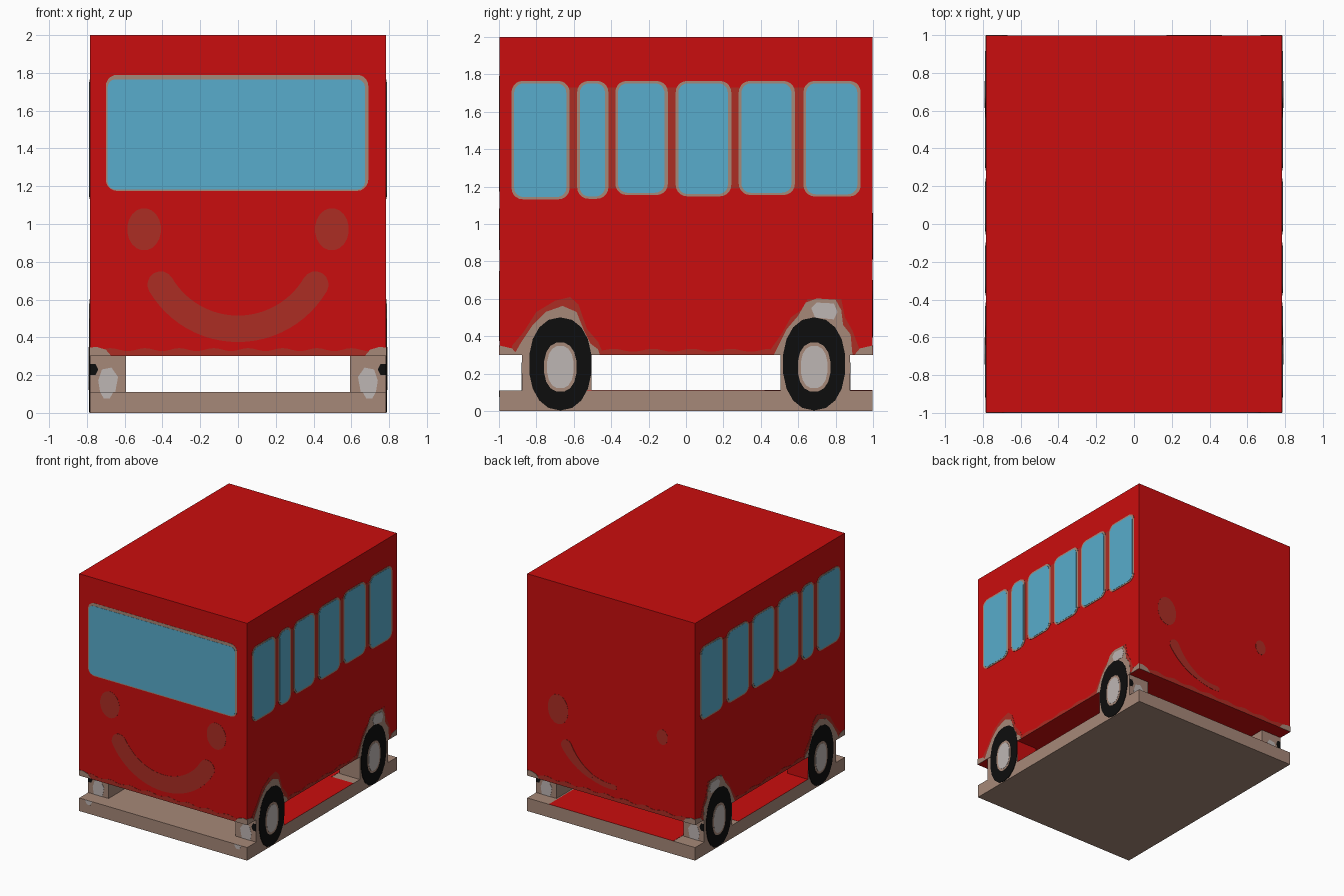
import bpy, bmesh, math
from mathutils import Vector

if "Cube" in bpy.data.objects:
    bpy.data.objects.remove(bpy.data.objects["Cube"])

X, Y, STEP = 0.783, 0.997, 0.0015      # half width, half length, paint layer thickness


def material(name, rgb):
    m = bpy.data.materials.new(name)
    lin = [((c / 255 + 0.055) / 1.055) ** 2.4 if c > 10 else c / 255 / 12.92 for c in rgb]
    m.diffuse_color = (*lin, 1)
    m.use_nodes = True
    m.node_tree.nodes["Principled BSDF"].inputs["Base Color"].default_value = m.diffuse_color
    return m


RED = material("bus red", (202, 13, 14))
DARK = material("dull red", (172, 45, 36))
TAN = material("tan", (166, 136, 120))
BLUE = material("window blue", (88, 172, 204))
BLACK = material("tyre black", (13, 13, 13))
GREY = material("light grey", (190, 182, 180))


def make_object(name, bm, *mats):
    bmesh.ops.recalc_face_normals(bm, faces=bm.faces[:])
    mesh = bpy.data.meshes.new(name)
    bm.to_mesh(mesh)
    bm.free()
    for m in mats:
        mesh.materials.append(m)
    ob = bpy.data.objects.new(name, mesh)
    bpy.context.collection.objects.link(ob)
    return ob


def box(name, lo, hi, *mats):
    bm = bmesh.new()
    bmesh.ops.create_cube(bm, size=1)
    for v in bm.verts:
        v.co = [a + (b - a) * (c + 0.5) for a, b, c in zip(lo, hi, v.co)]
    return make_object(name, bm, *mats)


def plate(name, pts, axis, pos, sign, level, mat):
    """Thin painted plate lying on the plane axis = pos, facing sign."""
    bm = bmesh.new()

    def at(p, h):
        c = [p[0], p[1]]
        c.insert(axis, pos + sign * h)
        return Vector(c)
    face = bm.faces.new([bm.verts.new(at(p, 0)) for p in pts])
    out = bmesh.ops.extrude_face_region(bm, geom=[face])["geom"]
    for v in out:
        if isinstance(v, bmesh.types.BMVert):
            v.co[axis] = pos + sign * level * STEP
    return make_object(name, bm, mat)


def oval(cx, cy, rx, ry, n=20, power=2.0, lo=-9, hi=9):
    pts = []
    for i in range(n):
        a = 2 * math.pi * (i + 0.5) / n
        c, s = math.cos(a), math.sin(a)
        u = cx + rx * math.copysign(abs(c) ** (2 / power), c)
        pts.append((min(max(u, lo), hi), cy + ry * math.copysign(abs(s) ** (2 / power), s)))
    return pts


def rounded(x0, x1, z0, z1, r, n=5):
    pts = []
    for k, (cx, cz) in enumerate([(x1 - r, z1 - r), (x0 + r, z1 - r), (x0 + r, z0 + r), (x1 - r, z0 + r)]):
        for i in range(n + 1):
            a = math.pi / 2 * (k + i / n)
            pts.append((cx + r * math.cos(a), cz + r * math.sin(a)))
    return pts


def arc_band(cz, r, w, a0, a1, n=24, taper=1.0):
    """Smile: band about (0, cz) with round ends; angles measured from straight down."""
    def p(a, rad):
        return (rad * math.sin(a), cz - rad * math.cos(a))
    ang = [a0 + (a1 - a0) * i / n for i in range(n + 1)]
    wid = [w * (taper + (1 - taper) * i / n) for i in range(n + 1)]
    pts = [p(a, r + h) for a, h in zip(ang, wid)]
    for a, h, start in ((a1, wid[-1], 0), (a0, wid[0], math.pi)):
        c = p(a, r)
        for i in range(1, 8):
            t = a - math.pi / 2 + start + math.pi * i / 8
            pts.append((c[0] + h * math.cos(t), c[1] + h * math.sin(t)))
        if start == 0:
            pts += [p(b, r - g) for b, g in zip(reversed(ang), reversed(wid))]
    return pts


# Main solids: cabin, base slab and four wheel blocks
box("cabin", (-X, -Y, 0.30), (X, Y, 2.0), RED)
box("base", (-X, -Y, 0), (X, Y, 0.11), TAN)
plate("base_bed", [(-X, -0.6), (X, -0.6), (X, 0.42), (0.58, 0.42), (0.58, Y), (-0.58, Y),
                   (-0.58, 0.42), (-X, 0.42)], 2, 0.11, 1, 1, RED)
for sx, side in ((1, "right"), (-1, "left")):
    for sy, end in ((-1, "front"), (1, "back")):
        xs = sorted((sx * 0.593, sx * X))
        ys = sorted((sy * 0.505, sy * 0.877))
        ob = box(f"{end}_{side}_wheel_block", (xs[0], ys[0], 0.11), (xs[1], ys[1], 0.30), TAN, RED)
        if sy < 0:
            for f in ob.data.polygons:
                f.material_index = int(f.normal.y > 0.9)
        # Lamp and tyre edge on the outer end of the block
        plate(f"{end}_{side}_lamp", [(sx * a, b) for a, b in
              [(0.65, 0.11), (0.73, 0.11), (0.74, 0.17), (0.72, 0.23), (0.67, 0.24), (0.635, 0.19)]],
              1, sy * 0.877, sy, 1, GREY)
        plate(f"{end}_{side}_tyre_edge", [(sx * a, b) for a, b in
              [(X, 0.20), (0.755, 0.20), (0.74, 0.23), (0.755, 0.26), (X, 0.26)]],
              1, sy * 0.877, sy, 1, BLACK)
    plate(f"{side}_lamp_foot", [(sx * 0.66, 0.11), (sx * 0.73, 0.11), (sx * 0.71, 0.075),
                                (sx * 0.68, 0.075)], 1, -Y, -1, 1, GREY)

# Windscreen
plate("windscreen_frame", rounded(-0.70, 0.69, 1.175, 1.79, 0.06), 1, -Y, -1, 1, TAN)
plate("windscreen", rounded(-0.69, 0.672, 1.183, 1.765, 0.04), 1, -Y, -1, 2, BLUE)

# Front face: eyes and smile
for sx, side in ((1, "right"), (-1, "left")):
    plate(f"front_{side}_eye", oval(sx * 0.497, 0.972, 0.09, 0.112, 20), 1, -Y, -1, 1, DARK)
plate("front_smile", arc_band(0.92, 0.475, 0.07, -1.04, 1.04), 1, -Y, -1, 1, DARK)

# Back face: faded eyes and half smile
plate("back_right_eye", oval(0.495, 0.935, 0.095, 0.125, 18), 1, Y, 1, 1, DARK)
plate("back_left_eye", oval(-0.477, 0.96, 0.052, 0.065, 14), 1, Y, 1, 1, DARK)
plate("back_smile", arc_band(0.90, 0.485, 0.022, -0.06, 1.03, taper=1.0), 1, Y, 1, 1, DARK)
plate("back_smile_cheek", arc_band(0.90, 0.485, 0.05, 0.42, 1.03, taper=0.5), 1, Y, 1, 2, DARK)

# Scalloped skirt and corner patches on both ends
for sy, end in ((-1, "front"), (1, "back")):
    wave = [(X - 2 * X * i / 60, 0.335 + 0.008 * math.cos(i * 0.9)) for i in range(61)]
    plate(f"{end}_skirt", [(-X, 0.30), (X, 0.30)] + wave, 1, sy * Y, sy, 1, DARK)
    for sx, side in ((1, "right"), (-1, "left")):
        plate(f"{end}_{side}_corner", [(sx * a, b) for a, b in
              [(X, 0.30), (0.67, 0.30), (0.70, 0.335), (0.75, 0.35), (X, 0.345)]],
              1, sy * Y, sy, 2, TAN)

# Side details: windows (y0, y1, z0), wheels and arches
WINDOWS = [(-0.933, -0.622, 1.132), (-0.582, -0.415, 1.135), (-0.378, -0.097, 1.155),
           (-0.055, 0.242, 1.148), (0.282, 0.582, 1.155), (0.628, 0.934, 1.147)]
FRONT_ARCH = [(-0.92, 0.30), (-0.88, 0.37), (-0.82, 0.46), (-0.75, 0.53), (-0.66, 0.562),
              (-0.585, 0.53), (-0.545, 0.43), (-0.51, 0.36), (-0.47, 0.33), (-0.46, 0.30)]
FRONT_TRIM = [(-0.93, 0.30), (-0.93, 0.35), (-0.87, 0.42), (-0.80, 0.53), (-0.70, 0.59), (-0.62, 0.61),
              (-0.575, 0.57), (-0.53, 0.44), (-0.47, 0.37), (-0.44, 0.30)]
BACK_ARCH = [(0.47, 0.30), (0.50, 0.36), (0.54, 0.44), (0.60, 0.51), (0.64, 0.58), (0.70, 0.602),
             (0.80, 0.595), (0.83, 0.54), (0.84, 0.46), (0.88, 0.41), (0.89, 0.30)]
BACK_TRIM = [(0.43, 0.30), (0.46, 0.34), (0.51, 0.41), (0.56, 0.50), (0.63, 0.55), (0.65, 0.60),
             (0.83, 0.60), (0.85, 0.50), (0.89, 0.43), (0.92, 0.35), (0.94, 0.30)]
for sx, side in ((1, "right"), (-1, "left")):
    def paint(name, pts, level, mat):
        plate(f"{side}_{name}", pts, 0, sx * X, sx, level, mat)

    paint("window_band", rounded(-0.70, 0.72, 1.19, 1.73, 0.03), 1, DARK)
    for i, (a, b, z) in enumerate(WINDOWS):
        paint(f"window_frame_{i + 1}", rounded(a, b, z, 1.765, 0.06), 2, TAN)
        paint(f"window_{i + 1}", rounded(a + 0.014, b - 0.018, z + 0.012, 1.752, 0.05), 3, BLUE)
    wave = [(0.45 - 0.9 * i / 30, 0.325 + 0.008 * math.cos(i * 0.9)) for i in range(31)]
    paint("skirt", [(-0.45, 0.30), (0.45, 0.30)] + wave, 1, DARK)
    for sy, end in ((-1, "front"), (1, "back")):
        paint(f"{end}_corner", [(sy * a, b) for a, b in
              [(Y, 0.30), (0.90, 0.30), (0.93, 0.335), (Y, 0.35)]], 2, TAN)
    paint("front_arch_trim", FRONT_TRIM, 1, DARK)
    paint("front_arch", FRONT_ARCH, 2, TAN)
    paint("back_arch_trim", BACK_TRIM, 1, DARK)
    paint("back_arch", BACK_ARCH, 2, TAN)
    paint("back_arch_patch", [(0.67, 0.55), (0.69, 0.50), (0.79, 0.49), (0.81, 0.53),
                              (0.79, 0.575), (0.70, 0.58)], 3, GREY)
    for end, y in (("front", -0.672), ("back", 0.685)):
        paint(f"{end}_tyre", oval(y, 0.252, 0.168, 0.249, 18, 2.2, -0.875, 0.872), 3, BLACK)
        paint(f"{end}_hub_rim", oval(y, 0.235, 0.088, 0.133, 16, 2.3), 4, TAN)
        paint(f"{end}_hub", oval(y, 0.235, 0.072, 0.115, 16, 2.3), 5, GREY)
